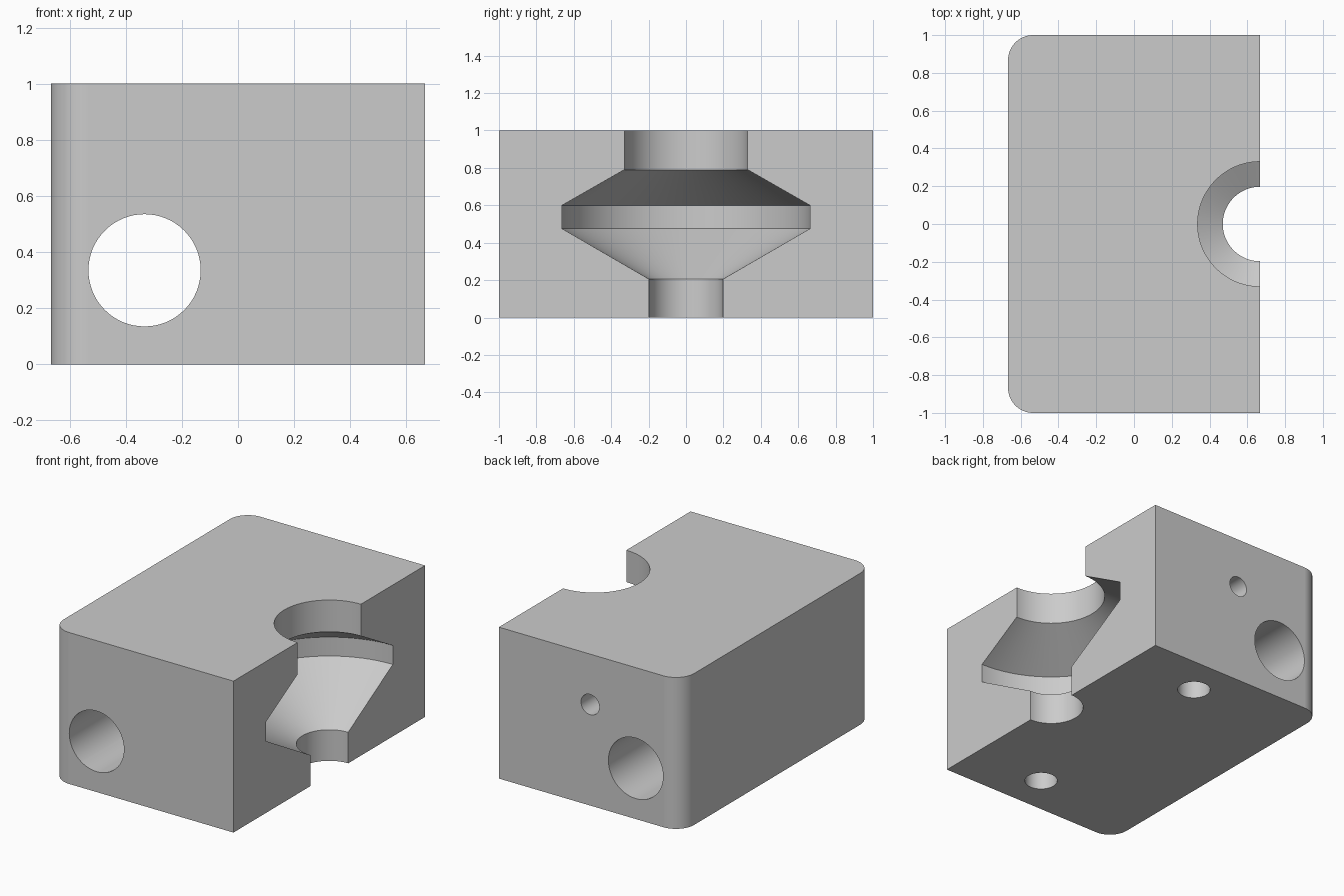
import bpy, bmesh, math
from mathutils import Matrix, Vector

old = bpy.data.objects.get("Cube")
if old:
    bpy.data.objects.remove(old, do_unlink=True)

HALF_X, HALF_Y, HEIGHT = 0.667, 1.0, 1.0
CORNER = 0.133

grey = bpy.data.materials.new("plain grey")
grey.use_nodes = True
grey.diffuse_color = (0.6, 0.6, 0.6, 1)
grey.node_tree.nodes["Principled BSDF"].inputs["Base Color"].default_value = (0.6, 0.6, 0.6, 1)


def make_object(name, bm):
    bmesh.ops.recalc_face_normals(bm, faces=bm.faces)
    mesh = bpy.data.meshes.new(name)
    bm.to_mesh(mesh)
    bm.free()
    mesh.materials.append(grey)
    obj = bpy.data.objects.new(name, mesh)
    bpy.context.collection.objects.link(obj)
    return obj


def drill(name, start, end, radius):
    """Solid cylinder between two points, used as a cutter."""
    start, end = Vector(start), Vector(end)
    axis = end - start
    turn = axis.to_track_quat('Z', 'Y').to_matrix().to_4x4()
    bm = bmesh.new()
    bmesh.ops.create_cone(bm, cap_ends=True, segments=64, radius1=radius, radius2=radius,
                          depth=axis.length, matrix=Matrix.Translation((start + end) / 2) @ turn)
    return make_object(name, bm)


def lathe(name, profile, centre, steps=96):
    """Closed solid of revolution about a vertical axis from (radius, z) pairs."""
    bm = bmesh.new()
    rings = []
    for r, z in profile:
        angles = [2 * math.pi * (i + 0.5) / steps for i in range(steps)]
        rings.append([bm.verts.new((centre + r * math.cos(a), r * math.sin(a), z)) for a in angles])
    for low, high in zip(rings, rings[1:]):
        for i in range(steps):
            j = (i + 1) % steps
            bm.faces.new((low[i], low[j], high[j], high[i]))
    bm.faces.new(rings[0])
    bm.faces.new(rings[-1])
    return make_object(name, bm)


# Block with two rounded upright edges on its closed side
bm = bmesh.new()
bmesh.ops.create_cube(bm, size=1)
bmesh.ops.scale(bm, vec=(2 * HALF_X, 2 * HALF_Y, HEIGHT), verts=bm.verts)
bmesh.ops.translate(bm, vec=(0, 0, HEIGHT / 2), verts=bm.verts)
edges = [e for e in bm.edges if all(v.co.x < 0 for v in e.verts)
         and abs(e.verts[0].co.z - e.verts[1].co.z) > 0.5]
bmesh.ops.bevel(bm, geom=edges, offset=CORNER, segments=16, profile=0.5, affect='EDGES')
block = make_object("mould_block", bm)

# Cutters: half cavity, through bore, blind holes in the back and underside
cavity = [(0.197, -0.1), (0.197, 0.205), (0.663, 0.475),
          (0.663, 0.6), (0.33, 0.79), (0.33, 1.1)]
cutters = [
    lathe("cavity_cutter", cavity, HALF_X),
    drill("bore_cutter", (-0.333, -1.1, 0.335), (-0.333, 1.1, 0.335), 0.2),
    drill("back_hole_cutter", (0, 1.1, 0.667), (0, 0.5, 0.667), 0.067),
]
for side in (-1, 1):
    y = side * 0.733
    cutters.append(drill("underside_hole_cutter", (0.133, y, -0.1), (0.133, y, 0.4), 0.1))

bpy.context.view_layer.objects.active = block
for cutter in cutters:
    cutter.hide_render = True
    mod = block.modifiers.new("cut", 'BOOLEAN')
    mod.operation = 'DIFFERENCE'
    mod.solver = 'EXACT'
    mod.object = cutter
    bpy.ops.object.modifier_apply(modifier=mod.name)
    bpy.data.objects.remove(cutter, do_unlink=True)

# Smooth round walls, crisp edges, flat large faces
bpy.ops.object.select_all(action='DESELECT')
block.select_set(True)
bpy.ops.object.shade_smooth_by_angle(angle=math.radians(25))
weighted = block.modifiers.new("weighted normals", 'WEIGHTED_NORMAL')
weighted.keep_sharp = True
